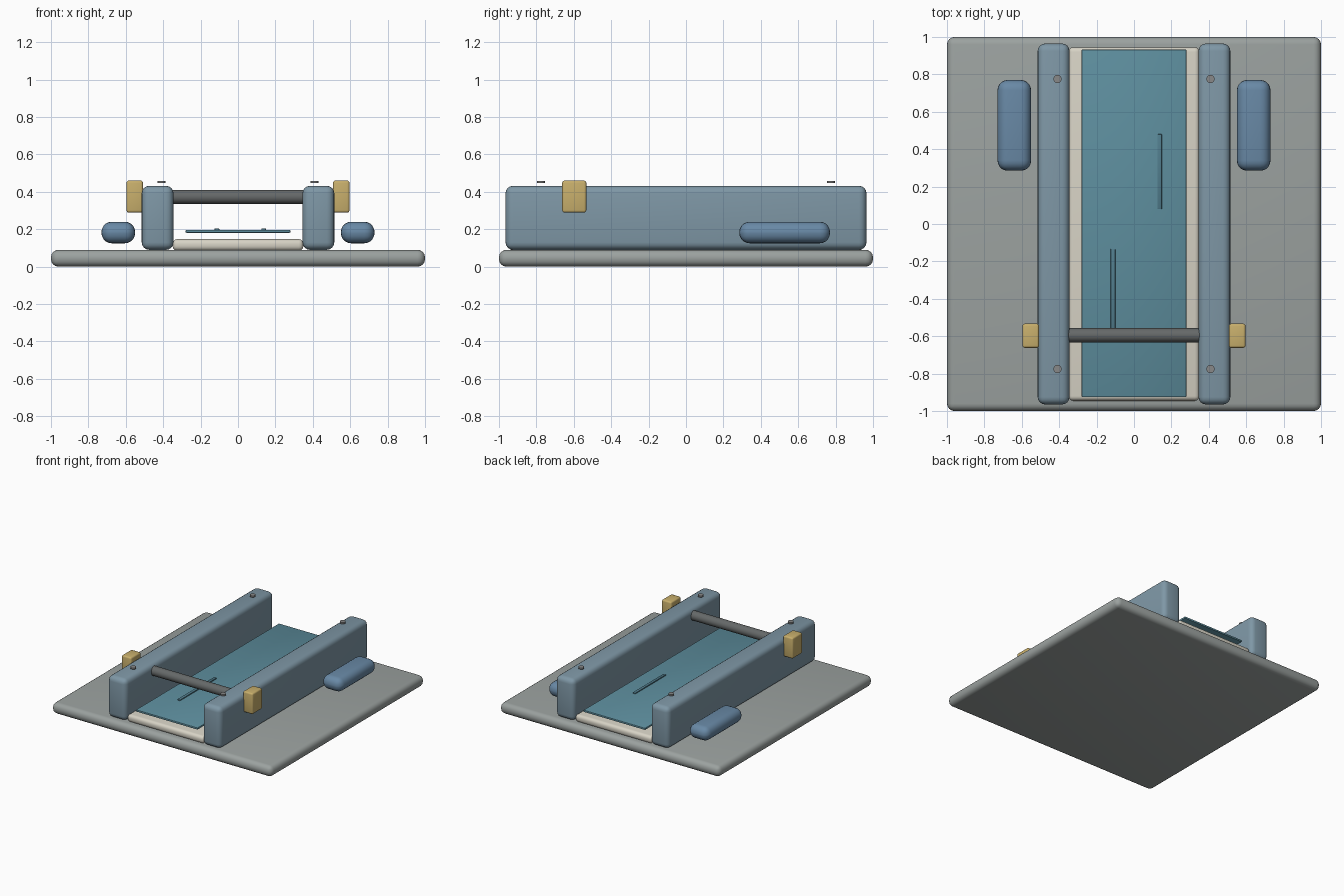
import bpy, math

if "Cube" in bpy.data.objects:
    bpy.data.objects.remove(bpy.data.objects["Cube"])


def material(name, rgb):
    m = bpy.data.materials.new(name)
    m.diffuse_color = (*rgb, 1)
    m.use_nodes = True
    m.node_tree.nodes["Principled BSDF"].inputs["Base Color"].default_value = m.diffuse_color
    return m


BASE = material("stone_grey", (0.33, 0.36, 0.35))
RAIL = material("slate_blue", (0.21, 0.31, 0.38))
CREAM = material("cream", (0.68, 0.65, 0.56))
SHEET = material("teal", (0.11, 0.27, 0.34))
DARK = material("dark_metal", (0.13, 0.14, 0.14))
YELLOW = material("ochre", (0.58, 0.43, 0.15))
FLOAT = material("float_blue", (0.14, 0.25, 0.38))
STRIPE = material("dark_teal", (0.08, 0.2, 0.26))
BOLT = material("bolt_grey", (0.25, 0.25, 0.25))


def finish(ob, name, mat):
    ob.name = name
    ob.data.materials.append(mat)
    bpy.ops.object.shade_smooth_by_angle(angle=math.radians(35))
    return ob


def box(name, x, y, z, mat, bevel=0.0, segments=4):
    """Rounded box from (min, max) ranges."""
    centre = [(r[0] + r[1]) / 2 for r in (x, y, z)]
    bpy.ops.mesh.primitive_cube_add(size=1, location=centre)
    ob = bpy.context.object
    ob.scale = [r[1] - r[0] for r in (x, y, z)]
    bpy.ops.object.transform_apply(location=False, rotation=False, scale=True)
    if bevel:
        mod = ob.modifiers.new("rounding", 'BEVEL')
        mod.width = bevel
        mod.segments = segments
        bpy.ops.object.modifier_apply(modifier=mod.name)
    return finish(ob, name, mat)


def cylinder(name, loc, radius, depth, mat, rot=(0, 0, 0), sides=24):
    bpy.ops.mesh.primitive_cylinder_add(vertices=sides, radius=radius,
                                        depth=depth, location=loc, rotation=rot)
    return finish(bpy.context.object, name, mat)


# ground slab, channel bed and floating sheet
box("base_slab", (-1, 1), (-1, 1), (0, 0.09), BASE, 0.04)
box("channel_bed", (-0.35, 0.35), (-0.945, 0.945), (0.085, 0.147), CREAM, 0.025)
box("channel_sheet", (-0.28, 0.28), (-0.925, 0.932), (0.181, 0.197), SHEET, 0.004, 2)

# thin raised stripes on the sheet
box("stripe_back", (0.125, 0.149), (0.08, 0.48), (0.193, 0.205), STRIPE, 0.003, 2)
box("stripe_front", (-0.125, -0.1), (-0.61, -0.133), (0.193, 0.205), STRIPE, 0.003, 2)

# cross bar between the walls
cylinder("cross_bar", (0, -0.595, 0.373), 0.038, 0.71, DARK, (0, math.pi / 2, 0), 32)

# parts repeated on both sides
for side, s in (("left", -1), ("right", 1)):
    def span(a, b):
        return tuple(sorted((s * a, s * b)))

    box("wall_" + side, span(0.345, 0.515), (-0.965, 0.965), (0.09, 0.432), RAIL, 0.04)
    box("bracket_" + side, span(0.508, 0.596), (-0.662, -0.533), (0.289, 0.46), YELLOW, 0.012, 3)
    box("float_" + side, span(0.55, 0.73), (0.285, 0.77), (0.125, 0.24), FLOAT, 0.055, 5)
    for end, y in (("front", -0.775), ("back", 0.775)):
        cylinder(f"bolt_{side}_{end}", (s * 0.409, y, 0.452), 0.022, 0.012, BOLT, sides=16)
